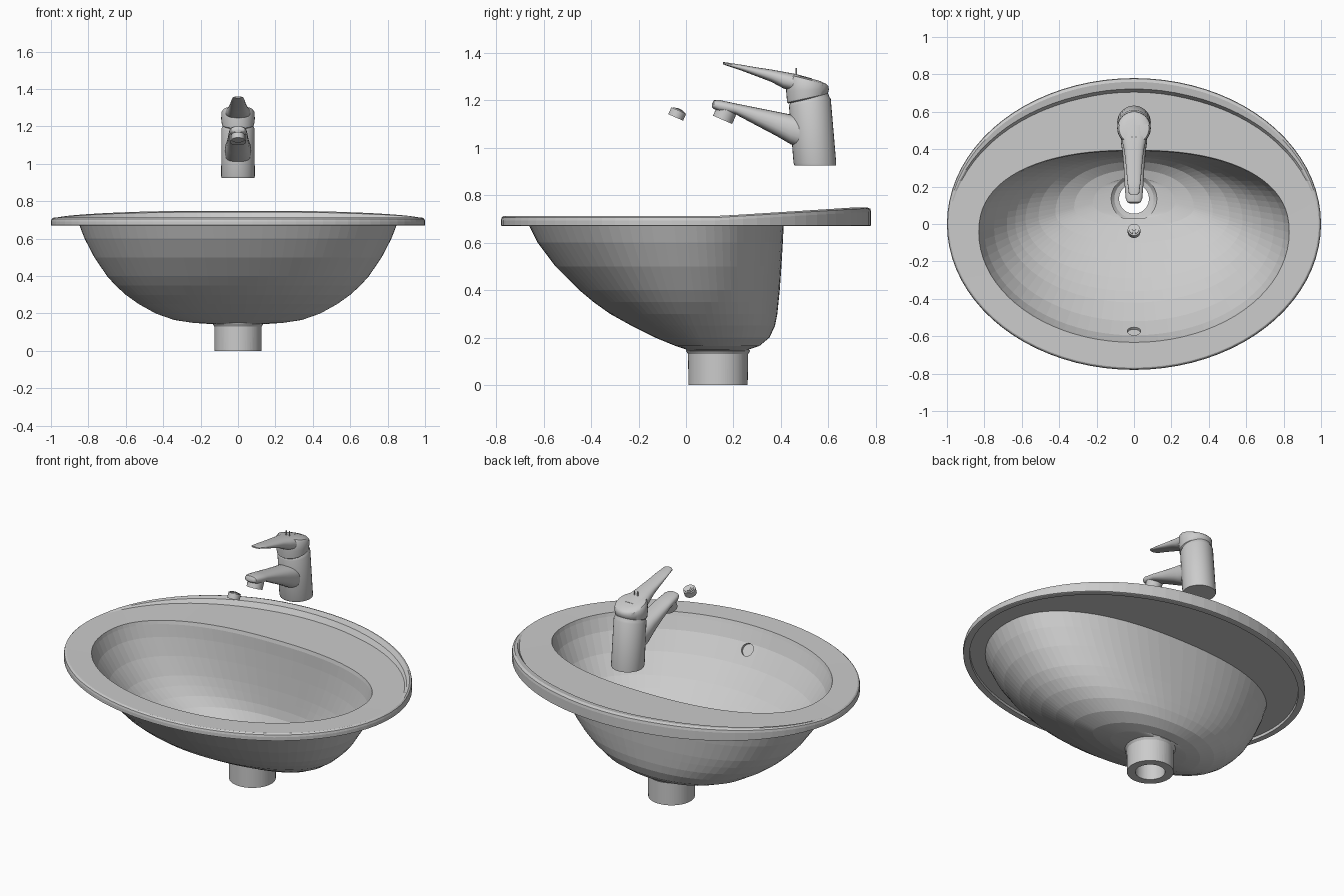
import bpy, bmesh, math
from mathutils import Vector, Matrix

if "Cube" in bpy.data.objects:
    bpy.data.objects.remove(bpy.data.objects["Cube"], do_unlink=True)

GREY = (0.6, 0.6, 0.6, 1)
mat = bpy.data.materials.new("light grey")
mat.use_nodes = True
mat.diffuse_color = GREY
mat.node_tree.nodes["Principled BSDF"].inputs["Base Color"].default_value = GREY


def angles(n):
    return [2 * math.pi * i / n for i in range(n)]


def power(v, e):
    return math.copysign(abs(v) ** e, v)


def finish(name, bm, smooth=True):
    bmesh.ops.recalc_face_normals(bm, faces=bm.faces)
    mesh = bpy.data.meshes.new(name)
    bm.to_mesh(mesh)
    bm.free()
    mesh.materials.append(mat)
    obj = bpy.data.objects.new(name, mesh)
    bpy.context.collection.objects.link(obj)
    bpy.ops.object.select_all(action='DESELECT')
    obj.select_set(True)
    bpy.context.view_layer.objects.active = obj
    if smooth:
        bpy.ops.object.shade_smooth_by_angle(angle=math.radians(35))
    return obj


def loft(name, rings, loop=False, smooth=True):
    """Skin a list of rings; cap the ends, or join the last ring to the first."""
    bm = bmesh.new()
    rows = [[bm.verts.new(p) for p in ring] for ring in rings]
    pairs = list(zip(rows, rows[1:]))
    if loop:
        pairs.append((rows[-1], rows[0]))
    else:
        bm.faces.new(rows[0])
        bm.faces.new(rows[-1])
    for a, b in pairs:
        for i in range(len(a)):
            j = (i + 1) % len(a)
            bm.faces.new((a[i], a[j], b[j], b[i]))
    return finish(name, bm, smooth)


# Basin: one closed skin from drain, up the bowl, over the rim and back down
SEG = 80
DRAIN_Y = 0.135


def bowl_ring(z, hw, front, back):
    f = (hw - 0.13) / 0.72
    cy = DRAIN_Y - 0.185 * f
    ring = []
    for t in angles(SEG):
        c, s = math.cos(t), math.sin(t)
        e = 1 - 0.14 * max(f, 0) if s > 0 else 1
        reach = back - cy if s > 0 else cy - front
        ring.append(Vector((hw * power(c, e), cy + reach * power(s, e), z)))
    return ring


def round_ring(z, r):
    return [Vector((r * math.cos(t), DRAIN_Y + r * math.sin(t), z)) for t in angles(SEG)]


def rim_ring(inset, z, grow=0, lift=0):
    """Rim ellipse; grow widens the inset and lift raises it toward the back."""
    ring = []
    for t in angles(SEG):
        k = min(max((0.78 * math.sin(t) - 0.12) / 0.62, 0), 1)
        d = inset + grow * k
        ring.append(Vector(((1 - d) * math.cos(t), (0.78 - d) * math.sin(t), z + lift * k)))
    return ring


# Bowl levels: height, half width, front y, back y
LEVELS = [(0.15, 0.24, 0.0, 0.265), (0.165, 0.34, -0.045, 0.31), (0.2, 0.44, -0.13, 0.352),
          (0.25, 0.53, -0.23, 0.375), (0.3, 0.6, -0.32, 0.385), (0.35, 0.655, -0.39, 0.39),
          (0.4, 0.7, -0.45, 0.395), (0.5, 0.768, -0.55, 0.402), (0.6, 0.82, -0.625, 0.408)]
inner = [bowl_ring(z + 0.02, w - 0.02, f + 0.03, b - 0.02) for z, w, f, b in LEVELS]
outer = [bowl_ring(*level) for level in LEVELS]
skin = [round_ring(0, 0.08), round_ring(0.14, 0.08), round_ring(0.145, 0.105), round_ring(0.162, 0.122)]
skin += inner
skin += [bowl_ring(0.69, 0.825, -0.625, 0.39), bowl_ring(0.71, 0.83, -0.633, 0.395)]
skin += [rim_ring(0.02, 0.712, 0.055), rim_ring(0.013, 0.712, 0.045, 0.03),
         rim_ring(0.01, 0.711, 0.01, 0.038), rim_ring(0.003, 0.705, 0, 0.038),
         rim_ring(0, 0.693, 0, 0.035), rim_ring(0, 0.672), rim_ring(0.005, 0.67),
         rim_ring(0.035, 0.67), rim_ring(0.037, 0.685)]
skin += [bowl_ring(0.685, 0.853, -0.668, 0.412)]
skin += outer[::-1]
skin += [round_ring(0.143, 0.135), round_ring(0.13, 0.126), round_ring(0, 0.125)]
basin = loft("basin", skin, loop=True, smooth=False)


def cylinder(name, center, axis, r, depth, seg=24, smooth=True):
    bm = bmesh.new()
    turn = Vector(axis).to_track_quat('Z', 'Y').to_matrix().to_4x4()
    bmesh.ops.create_cone(bm, cap_ends=True, segments=seg, radius1=r, radius2=r, depth=depth,
                          matrix=Matrix.Translation(center) @ turn)
    return finish(name, bm, smooth)


# Overflow recess in the front wall of the bowl
cutter = cylinder("overflow_cutter", (0, -0.575, 0.59), (0, 0.8, 0.6), 0.036, 0.024)
cutter.hide_render = True
cut = basin.modifiers.new("overflow", 'BOOLEAN')
cut.operation = 'DIFFERENCE'
cut.solver = 'EXACT'
cut.object = cutter
bpy.context.view_layer.objects.active = basin
bpy.ops.object.modifier_apply(modifier=cut.name)
bpy.data.objects.remove(cutter, do_unlink=True)


# Tap parts: tilted discs stacked upward, or oval sections along y
def disc(y, z, r, slope=0):
    return [Vector((r * math.cos(t), y + r * math.sin(t), z + slope * r * math.sin(t)))
            for t in angles(32)]


def section(y, top, bottom, hw, e=0.8):
    mid, half = (top + bottom) / 2, (top - bottom) / 2
    return [Vector((hw * power(math.cos(t), e), y, mid + half * power(math.sin(t), e)))
            for t in angles(24)]


loft("tap_body", [disc(0.545, 0.925, 0.088), disc(0.543, 0.935, 0.09), disc(0.522, 1.19, 0.088, 0.18),
                  disc(0.52, 1.198, 0.084, 0.2), disc(0.52, 1.215, 0.078, 0.2)])

loft("tap_head", [disc(0.512, 1.204, 0.08, 0.22), disc(0.512, 1.209, 0.086, 0.22),
                  disc(0.512, 1.242, 0.09, 0.05), disc(0.512, 1.277, 0.088, -0.2),
                  disc(0.512, 1.288, 0.08, -0.25), disc(0.51, 1.295, 0.05, -0.25)])

loft("tap_lever", [section(0.155, 1.36, 1.352, 0.015), section(0.165, 1.36, 1.348, 0.028),
                   section(0.23, 1.35, 1.326, 0.036), section(0.3, 1.338, 1.3, 0.042),
                   section(0.36, 1.329, 1.277, 0.048), section(0.41, 1.32, 1.25, 0.056),
                   section(0.46, 1.311, 1.235, 0.068), section(0.53, 1.292, 1.235, 0.07)])

loft("tap_spout", [section(0.11, 1.187, 1.17, 0.022), section(0.118, 1.2, 1.163, 0.037),
                   section(0.14, 1.201, 1.152, 0.045), section(0.21, 1.186, 1.14, 0.05),
                   section(0.3, 1.168, 1.092, 0.055), section(0.38, 1.152, 1.05, 0.062),
                   section(0.44, 1.14, 1.015, 0.07), section(0.5, 1.13, 0.99, 0.072)])

AXIS = Vector((0, 0.4, 0.92))
cylinder("spout_outlet", (0, 0.163, 1.138), AXIS, 0.044, 0.045)

# Pair of fine pins on the lever
for side in (-1, 1):
    cylinder("lever_pin", (side * 0.01, 0.465, 1.315), (0, 0, 1), 0.003, 0.04, 8)

# Loose outlet insert with concentric strainer ribs
CENTER = Vector((0, -0.037, 1.142))
cylinder("outlet_insert", CENTER, AXIS, 0.034, 0.032)
for i in range(1, 4):
    cylinder("insert_rib", CENTER + AXIS * (0.016 + 0.002 * i), AXIS, 0.034 - 0.008 * i, 0.004)
